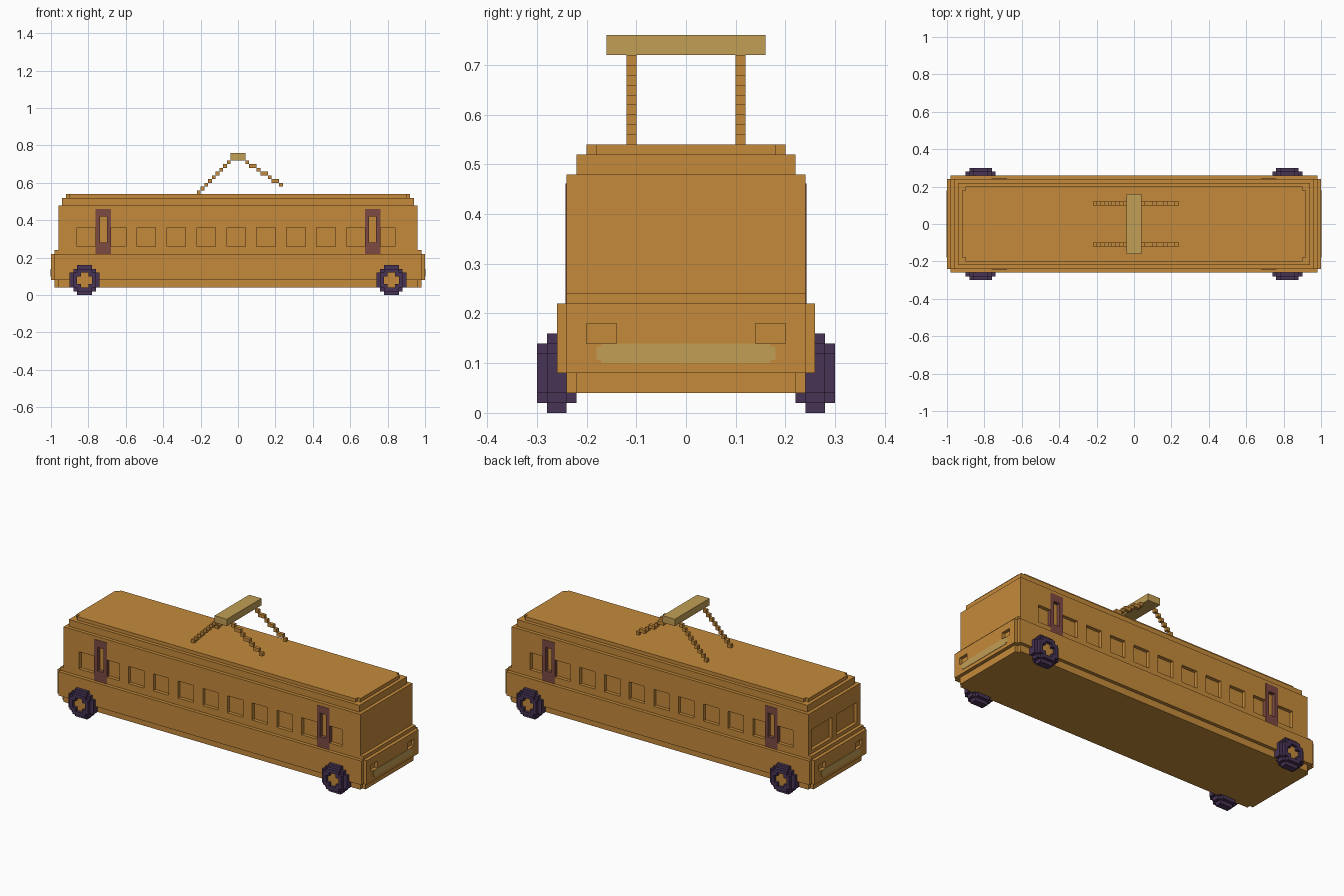
import bpy, bmesh

if "Cube" in bpy.data.objects:
    bpy.data.objects.remove(bpy.data.objects["Cube"])

U = 0.02  # size of one block


def material(name, rgb):
    m = bpy.data.materials.new(name)
    lin = [c / 12.92 if c <= 0.04045 else ((c + 0.055) / 1.055) ** 2.4 for c in rgb]
    m.diffuse_color = (*lin, 1.0)
    m.use_nodes = True
    m.node_tree.nodes["Principled BSDF"].inputs["Base Color"].default_value = m.diffuse_color
    return m


ORANGE = material("orange_paint", (0.77, 0.54, 0.23))
TAN = material("tan_trim", (0.76, 0.62, 0.33))
MAROON = material("maroon_frame", (0.49, 0.29, 0.26))
PURPLE = material("dark_purple_rubber", (0.28, 0.20, 0.33))


def boxes(name, ranges, mat):
    """One object made of axis-aligned boxes (x0, x1, y0, y1, z0, z1)."""
    bm = bmesh.new()
    for x0, x1, y0, y1, z0, z1 in ranges:
        vs = bmesh.ops.create_cube(bm, size=1.0)["verts"]
        for v in vs:
            v.co = (x1 if v.co.x > 0 else x0,
                    y1 if v.co.y > 0 else y0,
                    z1 if v.co.z > 0 else z0)
    me = bpy.data.meshes.new(name)
    bm.to_mesh(me)
    bm.free()
    me.materials.append(mat)
    ob = bpy.data.objects.new(name, me)
    bpy.context.collection.objects.link(ob)
    return ob


def slab(x, y, z0, z1):
    return (-x, x, -y, y, z0, z1)


def both_sides(x0, x1, y0, y1, z0, z1):
    """A box and its copy mirrored across y."""
    return [(x0, x1, y0, y1, z0, z1), (x0, x1, -y1, -y0, z0, z1)]


def cut(target, cutter):
    mod = target.modifiers.new("recesses", 'BOOLEAN')
    mod.operation = 'DIFFERENCE'
    mod.solver = 'EXACT'
    mod.object = cutter
    cutter.hide_render = True
    cutter.hide_viewport = True


# Lower body with notched corners
boxes("skirt", [slab(0.98, 0.22, 0.04, 0.08), slab(0.96, 0.24, 0.04, 0.08)], ORANGE)
boxes("lower_body", [slab(0.98, 0.26, 0.08, 0.22)], ORANGE)
boxes("ledge", [slab(0.98, 0.24, 0.22, 0.24)], ORANGE)
bumper_body = boxes("bumper_body", [slab(1.0, 0.24, 0.08, 0.22)], ORANGE)

# Upper body and stepped roof
upper = boxes("upper_body", [slab(0.96, 0.24, 0.20, 0.48)], ORANGE)
boxes("roof", [slab(0.94, 0.22, 0.47, 0.52),
               slab(0.92, 0.18, 0.51, 0.54), slab(0.90, 0.20, 0.51, 0.54)], ORANGE)

# Recessed side windows, shortened where a door frame stands, and door panes
DOORS = (-0.72, 0.72)
recess = []
for i in range(11):
    x0 = -0.86 + 0.16 * i
    x1 = x0 + 0.10
    for d in DOORS:
        if x0 < d < x1 + 0.04 and x1 > d - 0.04 and x0 < d - 0.04:
            x1 = min(x1, d - 0.04)
        elif d < x1 and x0 < d + 0.04:
            x0 = max(x0, d + 0.04)
    recess += both_sides(x0, x1, 0.22, 0.30, 0.26, 0.36)
for d in DOORS:
    recess += both_sides(d - 0.02, d + 0.02, 0.22, 0.30, 0.28, 0.42)

# Pair of recessed windows on the left end
recess += both_sides(-1.05, -0.94, 0.02, 0.21, 0.26, 0.38)
cut(upper, boxes("window_cutter", recess, ORANGE))

# Recessed lamps at both ends
lamps = []
for s in (-1, 1):
    x0, x1 = sorted((s * 0.982, s * 1.05))
    lamps += both_sides(x0, x1, 0.14, 0.20, 0.14, 0.18)
cut(bumper_body, boxes("lamp_cutter", lamps, ORANGE))

# Door frames around the panes
e = 0.001
for d, side in zip(DOORS, ("left", "right")):
    bars = []
    for x0, x1, z0, z1 in ((-0.04, -0.02, 0.22, 0.46), (0.02, 0.04, 0.22, 0.46),
                           (-0.02, 0.02, 0.22, 0.28), (-0.02, 0.02, 0.42, 0.46)):
        bars += both_sides(d + x0 - e, d + x1 + e, 0.21, 0.242, z0 - e, z1 + e)
    boxes(side + "_door_frames", bars, MAROON)

# Tan bumper strips at both ends
for s, side in ((-1, "left"), (1, "right")):
    x0, x1 = sorted((s * 0.995, s * 1.002))
    boxes(side + "_bumper_strip", [(x0, x1, -0.17, 0.17, 0.10, 0.14),
                                   (x0, x1, -0.18, 0.18, 0.106, 0.134)], TAN)


def disc_rows(widths, cx, y0, y1, hole=()):
    """Stepped disc as rows of blocks; hole gives the width left open per row."""
    out = []
    half = len(widths) / 2
    for i, w in enumerate(widths):
        z0 = 0.08 + (i - half) * U
        h = hole[i] if hole else 0
        spans = [(-w, w)] if h == 0 else [(-w, -h), (h, w)]
        for a, b in spans:
            out.append((cx + a * U / 2, cx + b * U / 2, y0, y1, z0, z0 + U))
    return out


# Stepped wheels with a sunken hub
TYRE = (4, 6, 8, 8, 8, 8, 6, 4)
OUTER = (4, 6, 6, 6, 6, 4)
HOLE = (0, 2, 4, 4, 2, 0)
for sx, end in ((-1, "left"), (1, "right")):
    for sy, side in ((-1, "front"), (1, "back")):
        cx = sx * 0.82
        inner, mid, rim = (sorted((sy * a, sy * b)) for a, b in
                           ((0.22, 0.24), (0.24, 0.28), (0.28, 0.30)))
        hub = sorted((sy * 0.27, sy * 0.282))
        boxes(f"{side}_{end}_tyre",
              disc_rows(OUTER, cx, *inner) + disc_rows(TYRE, cx, *mid)
              + disc_rows(OUTER, cx, *rim, hole=HOLE), PURPLE)
        boxes(f"{side}_{end}_hub", disc_rows((2, 4, 4, 2), cx, *hub), ORANGE)

# Roof current collector: stepped legs and a contact bar
legs = []
for i in range(9):
    x, z = -0.22 + i * U, 0.54 + i * U
    legs += both_sides(x, x + U, 0.10, 0.12, z, z + U)
for i in range(10):
    x, z = 0.04 + i * U, 0.70 - round(i * 0.66) * U
    legs += both_sides(x, x + U, 0.10, 0.12, z, z + U)
boxes("collector_legs", legs, ORANGE)
boxes("collector_bar", [slab(0.04, 0.16, 0.72, 0.76)], TAN)
